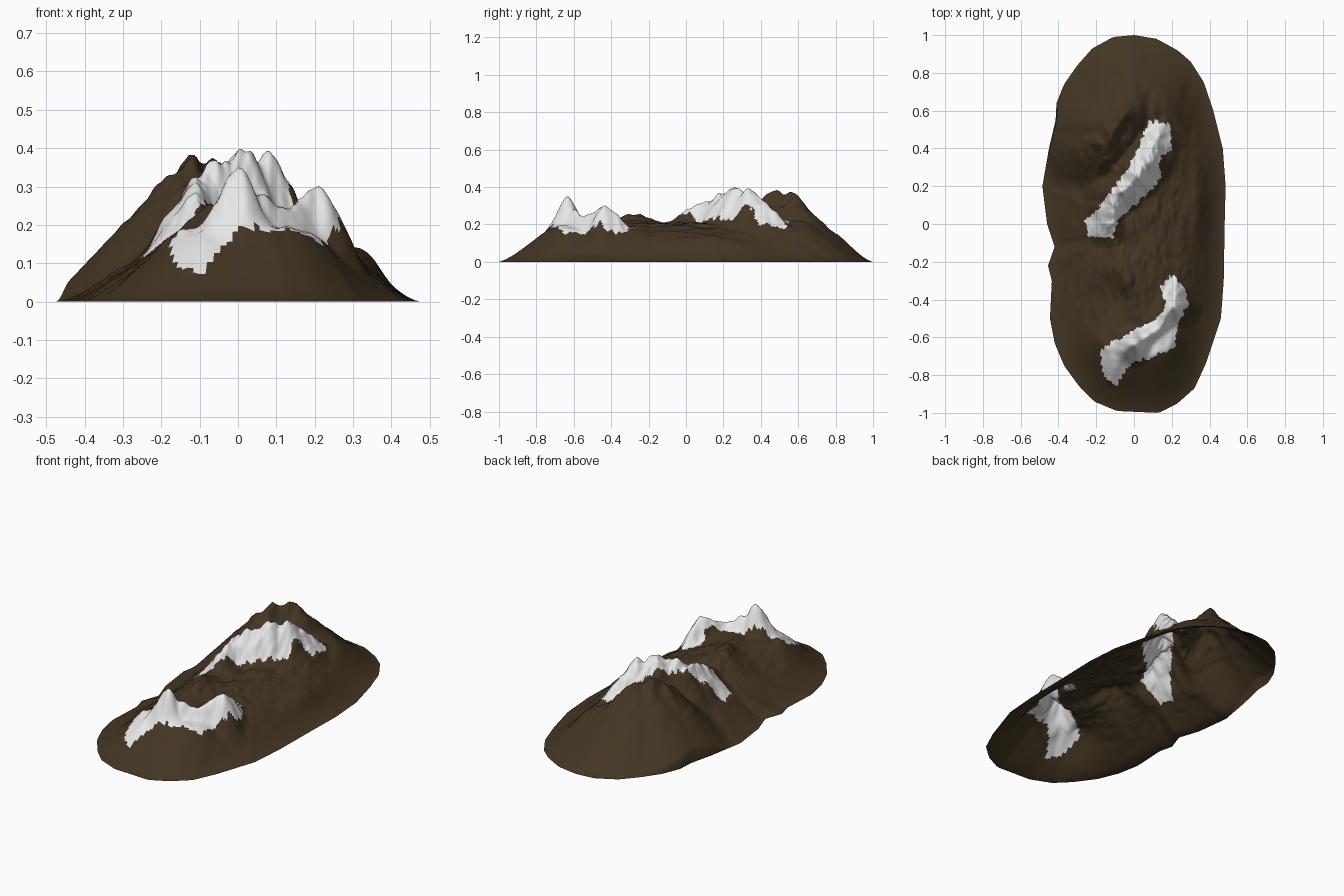
import bpy, math
from mathutils import Vector, noise

if "Cube" in bpy.data.objects:
    bpy.data.objects.remove(bpy.data.objects["Cube"])

# Plan outline of the foot of the mountain, counterclockwise
OUTLINE = [(.48, 0), (.485, .2), (.47, .4), (.42, .6), (.37, .75), (.30, .86), (.23, .92), (.12, .98),
           (0, 1), (-.11, .99), (-.22, .93), (-.3, .84), (-.37, .74), (-.41, .64), (-.415, .55),
           (-.45, .4), (-.485, .2), (-.46, 0), (-.42, -.12), (-.455, -.22), (-.435, -.3),
           (-.445, -.5), (-.42, -.63), (-.37, -.75), (-.29, -.86), (-.21, -.94), (-.09, -.99),
           (.13, -1), (.23, -.95), (.32, -.87), (.38, -.74), (.46, -.5), (.475, -.3)]

# Crest lines (x, y, z) with the steepness of their left and right sides
RIDGES = [
    ([(-.1, -.04, .24), (-.115, .01, .285), (-.11, .09, .315), (-.085, .16, .35), (-.02, .21, .375),
      (.01, .26, .4), (.04, .3, .385), (.07, .34, .39), (.1, .41, .34), (.13, .47, .27),
      (.15, .53, .21)], 1.5, 1.7),
    ([(-.12, -.82, .09), (-.08, -.71, .19), (-.05, -.66, .26), (0, -.635, .35), (.04, -.61, .285),
      (.07, -.59, .275), (.13, -.55, .24), (.17, -.48, .275), (.21, -.44, .31), (.22, -.37, .25),
      (.22, -.28, .16)], 1.9, 2.1),
    ([(-.14, .36, .3), (-.14, .43, .355), (-.12, .49, .37), (-.08, .54, .355), (-.05, .58, .35),
      (-.02, .65, .28), (0, .72, .215), (0, .8, .15)], 1.05, 1.05),
    ([(-.1, -.04, .24), (-.09, -.12, .2), (-.07, -.24, .255), (-.04, -.31, .25), (.0, -.4, .22),
      (.03, -.5, .21)], .95, .6),
]

# Plan shapes of the two snow fields
SNOW_BACK = [(-.26, .02), (-.2, .07), (-.1, .2), (-.02, .31), (.03, .42), (.08, .55), (.19, .53),
             (.2, .4), (.14, .34), (.14, .25), (.08, .17), (0, .1), (-.08, .03), (-.11, -.07), (-.24, -.07)]
SNOW_FRONT = [(-.17, -.66), (-.17, -.78), (-.1, -.87), (-.06, -.79), (0, -.73), (.12, -.7), (.22, -.66),
              (.23, -.53), (.285, -.42), (.27, -.33), (.19, -.27), (.14, -.34), (.17, -.42),
              (.12, -.5), (0, -.56), (-.1, -.62)]


def inside(x, y, poly):
    hit = False
    for (ax, ay), (bx, by) in zip(poly, poly[1:] + poly[:1]):
        if (ay > y) != (by > y) and x < ax + (y - ay) * (bx - ax) / (by - ay):
            hit = not hit
    return hit


def rim(a):
    """Distance from the centre to the outline in direction a."""
    c, s = math.cos(a), math.sin(a)
    for (ax, ay), (bx, by) in zip(OUTLINE, OUTLINE[1:] + OUTLINE[:1]):
        ex, ey = bx - ax, by - ay
        den = c * ey - s * ex
        if abs(den) < 1e-9:
            continue
        r, u = (ax * ey - ay * ex) / den, (ax * s - ay * c) / den
        if r > 0 and -1e-6 <= u <= 1 + 1e-6:
            return r
    return .5


def smooth(v):
    v = min(1, max(0, v))
    return v * v * (3 - 2 * v)


def smax(a, b, k):
    h = max(k - abs(a - b), 0) / k
    return max(a, b) + h * h * k / 4


def ridge_height(x, y, pts, left, right):
    best = -1
    for (ax, ay, az), (bx, by, bz) in zip(pts, pts[1:]):
        ex, ey = bx - ax, by - ay
        u = min(1, max(0, ((x - ax) * ex + (y - ay) * ey) / (ex * ex + ey * ey)))
        dx, dy = x - ax - u * ex, y - ay - u * ey
        d = math.sqrt(dx * dx + dy * dy + .0002)
        slope = left + (right - left) * (.5 + .5 * dx / d)
        best = max(best, az + u * (bz - az) - slope * (d - .014))
    return best


def height(x, y, t):
    # low flanks at the sides, rising to a broad spine
    left, right = .115 * smooth(t / .55), .15 * smooth(t / .5)
    side = left + (right - left) * smooth((x + .2) / .4)
    spine = smooth((.3 - x) / .25) if x > 0 else smooth((x + .25) / .22)
    side += .065 * spine * smooth(t / .4)
    # steeper ends
    end = .195 * (.55 * smooth(t / .34) + .45 * min(1, t / .3))
    ang = math.degrees(math.atan2(abs(y), abs(x) / .48 + 1e-6))
    w = smooth((ang - 32) / 38) * smooth((abs(y) - .2) / .45)
    z = side + (end - side) * w
    # small shoulder on the right
    z += .03 * math.exp(-((x - .34) / .04) ** 2 - ((y - .1) / .15) ** 2)
    for pts, a, b in RIDGES:
        z = smax(z, ridge_height(x, y, pts, a, b), .04)
    # erosion grooves, stronger on high ground
    n = noise.noise(Vector((x * 22, y * 11, 2))) + .5 * noise.noise(Vector((x * 45, y * 24, 7)))
    return max(0, z + n * min(1, t / .4) * (.006 + .022 * max(0, z - .14) / .2))


# Mountain: one open shell of rings around the centre
SEG, RINGS = 320, 100
verts, faces = [(0, 0, height(0, 0, 1))], []
rims = [rim(2 * math.pi * i / SEG) for i in range(SEG)]
for j in range(1, RINGS + 1):
    f = j / RINGS
    for i in range(SEG):
        a = 2 * math.pi * i / SEG
        x, y = f * rims[i] * math.cos(a), f * rims[i] * math.sin(a)
        verts.append((x, y, height(x, y, 1 - f) if j < RINGS else 0))
for i in range(SEG):
    k = (i + 1) % SEG
    faces.append((0, 1 + i, 1 + k))
    for j in range(RINGS - 1):
        p, q = 1 + j * SEG, 1 + (j + 1) * SEG
        faces.append((p + i, q + i, q + k, p + k))

mesh = bpy.data.meshes.new("mountain")
mesh.from_pydata(verts, [], faces)
for name, col in (("brown_earth", (.056, .036, .0165, 1)), ("snow_white", (.8, .8, .8, 1))):
    m = bpy.data.materials.new(name)
    m.diffuse_color = col
    m.use_nodes = True
    m.node_tree.nodes["Principled BSDF"].inputs["Base Color"].default_value = m.diffuse_color
    mesh.materials.append(m)

# Snow fields with ragged edges
for p in mesh.polygons:
    x, y, z = p.center
    jx = .012 * noise.noise(Vector((x * 40, y * 40, 1)))
    jy = .02 * noise.noise(Vector((x * 40, y * 40, 9)))
    p.material_index = int(inside(x + jx, y + jy, SNOW_BACK) or inside(x + jx, y + jy, SNOW_FRONT))
    p.use_smooth = True
mesh.update()
bpy.context.collection.objects.link(bpy.data.objects.new("mountain", mesh))
